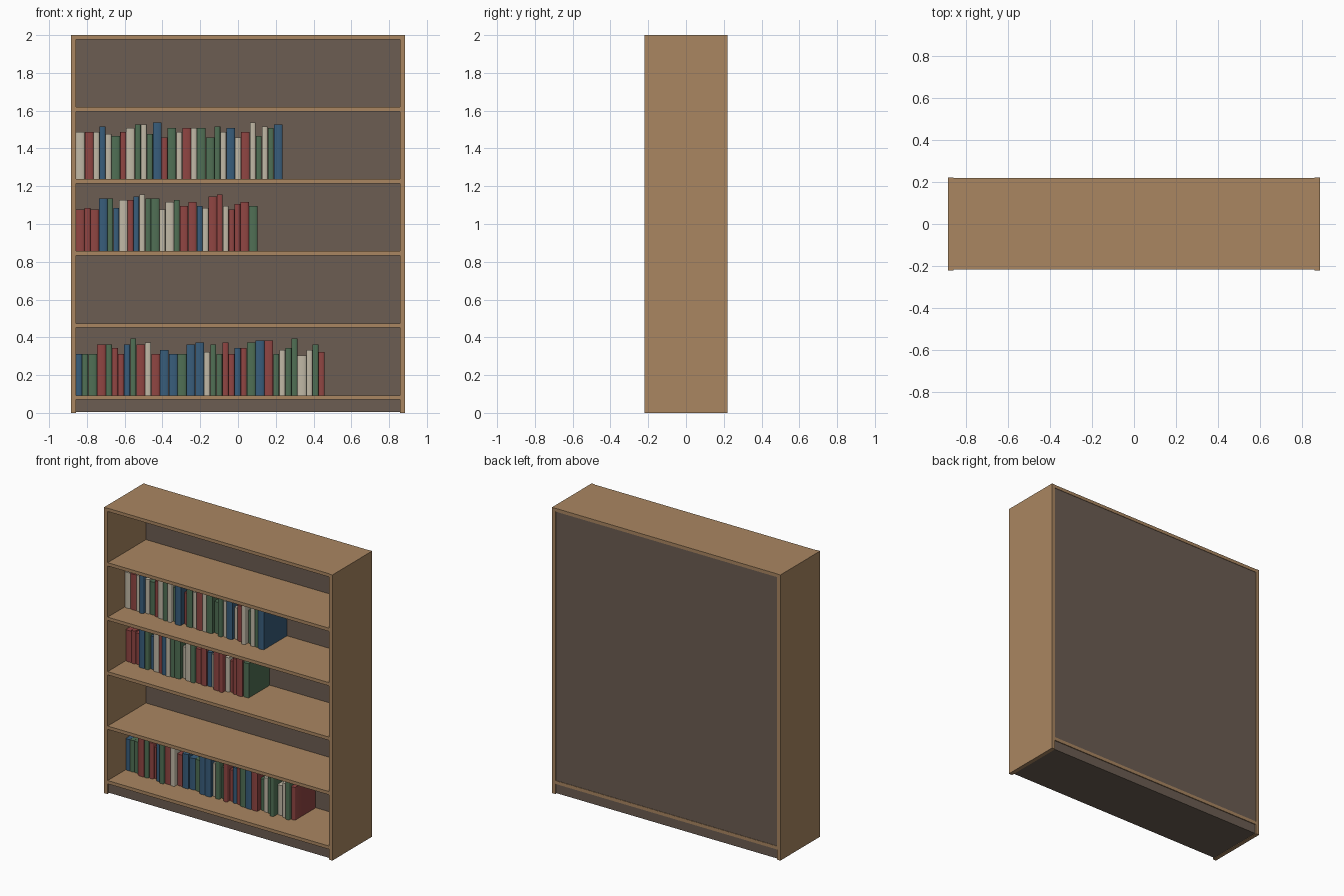
import bpy, bmesh, math

if "Cube" in bpy.data.objects:
    bpy.data.objects.remove(bpy.data.objects["Cube"], do_unlink=True)


def material(name, color):
    mat = bpy.data.materials.new(name)
    mat.use_nodes = True
    mat.diffuse_color = (*color, 1)
    bsdf = next(n for n in mat.node_tree.nodes if n.type == 'BSDF_PRINCIPLED')
    bsdf.inputs["Base Color"].default_value = (*color, 1)
    return mat


WOOD = material("light wood", (0.40, 0.24, 0.12))
PANEL = material("dark wood", (0.15, 0.11, 0.085))
COVERS = {
    "r": material("red cover", (0.28, 0.06, 0.055)),
    "g": material("green cover", (0.08, 0.16, 0.09)),
    "b": material("blue cover", (0.04, 0.11, 0.20)),
    "c": material("cream cover", (0.53, 0.48, 0.38)),
}


def add_object(name, bm, mat):
    mesh = bpy.data.meshes.new(name)
    bmesh.ops.recalc_face_normals(bm, faces=bm.faces)
    bm.to_mesh(mesh)
    bm.free()
    mesh.materials.append(mat)
    obj = bpy.data.objects.new(name, mesh)
    bpy.context.collection.objects.link(obj)
    return obj


def box(name, lo, hi, mat):
    bm = bmesh.new()
    bmesh.ops.create_cube(bm, size=1)
    for v in bm.verts:
        v.co = [a + (b - a) * (c + 0.5) for a, b, c in zip(lo, hi, v.co)]
    return add_object(name, bm, mat)


def book(name, x, width, z, height, mat):
    """Book with a rounded spine towards the front, extruded upwards."""
    back, depth, bulge, steps = 0.205, 0.12 + 0.48 * height, 0.006, 6
    front = back - depth + bulge
    outline = [(x + width, back), (x, back)]
    for i in range(steps + 1):
        a = math.pi * i / steps
        outline.append((x + width * (1 - math.cos(a)) / 2, front - bulge * math.sin(a)))
    bm = bmesh.new()
    base = bm.faces.new([bm.verts.new((px, py, z)) for px, py in outline])
    top = bmesh.ops.extrude_face_region(bm, geom=[base])["geom"]
    bmesh.ops.translate(bm, vec=(0, 0, height),
                        verts=[v for v in top if isinstance(v, bmesh.types.BMVert)])
    obj = add_object(name, bm, mat)
    for f in obj.data.polygons:
        f.use_smooth = abs(f.normal.z) < 0.5 and f.normal.y < -0.1
    # keep the spine smooth but its borders crisp
    obj.data.set_sharp_from_angle(angle=math.radians(40))


# Case: sides, shelves, back panel and plinth
W, D, H, T = 0.885, 0.22, 2.0, 0.023
INNER = W - 0.027
BOTTOM = 0.07
STEP = (H - T - BOTTOM) / 5

for side, name in ((-1, "right_side"), (1, "left_side")):
    x0, x1 = sorted((side * W, side * INNER))
    box(name, (x0, -D, 0), (x1, D, H), WOOD)

for i in range(6):
    z = BOTTOM + i * STEP
    outer = i in (0, 5)
    name = {0: "bottom_board", 5: "top_board"}.get(i, f"shelf_{i}")
    box(name, (-INNER, -D + 0.004, z), (INNER, D - 0.002 if outer else 0.207, z + T), WOOD)

box("back_panel", (-INNER, 0.207, BOTTOM + T), (INNER, 0.215, H - T), PANEL)
box("plinth", (-INNER, -D + 0.015, 0.004), (INNER, D - 0.008, BOTTOM), PANEL)

# Books: capital letters are thick volumes, heights in hundredths
ROWS = [
    ("lower", 0, 0.459, "bgGRgrrbgRcRBBGBBcggrrbrGBRgcggCcgr",
     [22, 22, 22, 27, 27, 25, 22, 27, 30, 27, 28, 22, 24, 22, 22, 27, 28, 23,
      27, 22, 28, 22, 25, 25, 28, 29, 29, 22, 24, 25, 30, 21, 24, 27, 23]),
    ("middle", 2, 0.103, "RrRBgbCrbcgGcCgRRbcRrcrrRG",
     [22, 23, 22, 28, 28, 23, 27, 27, 29, 30, 28, 28, 22, 26, 27, 24, 26, 24,
      23, 29, 30, 24, 22, 25, 26, 24]),
    ("upper", 3, 0.236, "CRcbcGrCgcgBrGcRcGGgcBcRcgcgB",
     [25, 25, 25, 28, 24, 23, 25, 27, 29, 29, 24, 30, 22, 27, 25, 27, 27, 27,
      22, 28, 25, 27, 22, 25, 30, 23, 28, 27, 29]),
]
for row, shelf, end, letters, heights in ROWS:
    weights = [1.45 if c.isupper() else 1 for c in letters]
    x = -INNER + 0.001
    unit = (end - x) / sum(weights)
    for n, (c, w, h) in enumerate(zip(letters, weights, heights), 1):
        book(f"{row}_book_{n}", x, unit * w - 0.001, BOTTOM + T + shelf * STEP,
             h / 100, COVERS[c.lower()])
        x += unit * w
